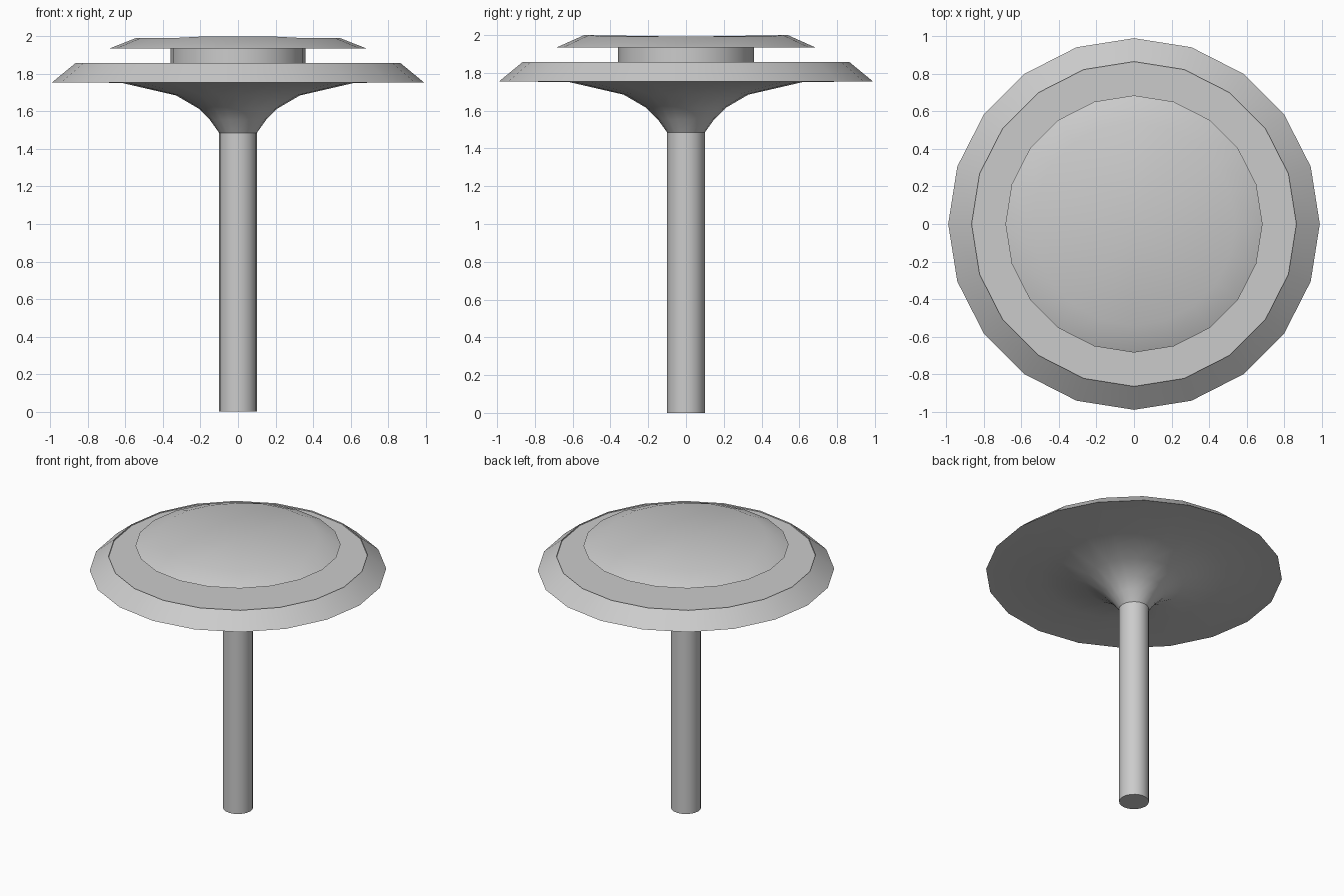
import bpy, bmesh
from math import sin, cos, tau, radians

if "Cube" in bpy.data.objects:
    bpy.data.objects.remove(bpy.data.objects["Cube"])

SIDES = 20


def lathe(name, profile):
    """Revolve (radius, height) points around z; radius 0 closes to a point."""
    bm = bmesh.new()
    rings = []
    for r, z in profile:
        if r == 0:
            rings.append([bm.verts.new((0, 0, z))] * SIDES)
        else:
            rings.append([bm.verts.new((r * cos(tau * i / SIDES), r * sin(tau * i / SIDES), z))
                          for i in range(SIDES)])
    for a, b in zip(rings, rings[1:]):
        for i in range(SIDES):
            j = (i + 1) % SIDES
            bm.faces.new(dict.fromkeys((a[i], a[j], b[j], b[i])))
    bmesh.ops.recalc_face_normals(bm, faces=bm.faces)
    mesh = bpy.data.meshes.new(name)
    bm.to_mesh(mesh)
    bm.free()
    obj = bpy.data.objects.new(name, mesh)
    bpy.context.collection.objects.link(obj)
    bpy.ops.object.select_all(action='DESELECT')
    obj.select_set(True)
    bpy.context.view_layer.objects.active = obj
    bpy.ops.object.shade_smooth_by_angle(angle=radians(30))
    return obj


# Stem flaring out into the broad bevelled disc
lathe("stem_and_disc", [
    (0, 0), (0.10, 0), (0.10, 1.485), (0.15, 1.555), (0.21, 1.615), (0.33, 1.685),
    (0.62, 1.752), (0.99, 1.755), (0.865, 1.858), (0.865, 1.848), (0, 1.848)])

# Short neck between the disc and the cap
lathe("neck", [(0, 1.84), (0.36, 1.84), (0.36, 1.94), (0, 1.94)])

# Small bevelled cap, its rim slightly raised at front and back
cap = lathe("cap", [(0, 1.935), (0.685, 1.935), (0.54, 1.992), (0, 1.992)])
for v in cap.data.vertices:
    if v.co.z > 1.98 and abs(v.co.y) > 0.48:
        v.co.z = 2.0
